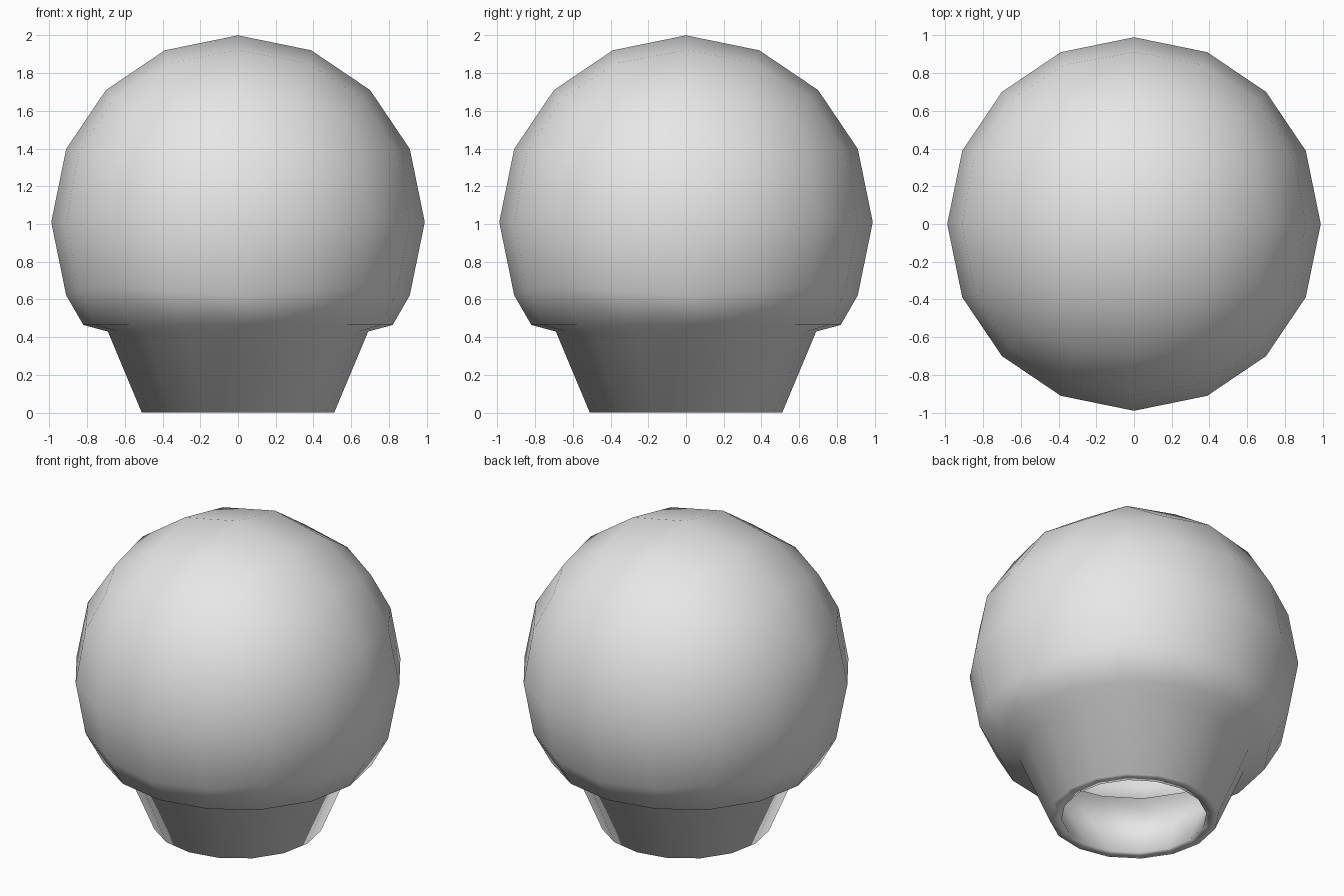
import bpy
import bmesh
from math import atan2, cos, sin, pi

RADIUS = 0.99
CENTRE_Z = 1.01
SIDES = 16
WALL = 0.08

if "Cube" in bpy.data.objects:
    bpy.data.objects.remove(bpy.data.objects["Cube"], do_unlink=True)


def apply_modifier(obj, name, kind, **settings):
    mod = obj.modifiers.new(name, kind)
    for key, value in settings.items():
        setattr(mod, key, value)
    bpy.context.view_layer.objects.active = obj
    bpy.ops.object.modifier_apply(modifier=name)


def place_on_ring(verts, radius, z):
    """Space the verts evenly on a flat circle."""
    step = 2 * pi / SIDES
    for v in verts:
        a = round(atan2(v.co.y, v.co.x) / step) * step
        v.co = (radius * cos(a), radius * sin(a), z)


# Rounded cube that becomes the ball
bpy.ops.mesh.primitive_cube_add(size=2)
shell = bpy.context.object
shell.name = "hollow_ball_with_neck"
shell.data.name = "hollow_ball_with_neck"
apply_modifier(shell, "round", 'SUBSURF', levels=2)

bm = bmesh.new()
bm.from_mesh(shell.data)
for v in bm.verts:
    v.co = v.co.normalized() * RADIUS

# Open the underside
under = [v for v in bm.verts
         if -v.co.z > max(abs(v.co.x), abs(v.co.y)) + 0.02]
bmesh.ops.delete(bm, geom=under, context='VERTS')
for v in bm.verts:
    v.co.z += CENTRE_Z

# Lip, then tapered neck down to the ground
edges = [e for e in bm.edges if e.is_boundary]
place_on_ring({v for e in edges for v in e.verts}, 0.82, 0.465)
for radius, z in ((0.69, 0.43), (0.51, 0.0)):
    new = bmesh.ops.extrude_edge_only(bm, edges=edges)["geom"]
    place_on_ring([g for g in new if isinstance(g, bmesh.types.BMVert)], radius, z)
    edges = [g for g in new if isinstance(g, bmesh.types.BMEdge)
             and g.is_boundary]
bmesh.ops.recalc_face_normals(bm, faces=bm.faces)
bm.to_mesh(shell.data)
bm.free()

# Wall thickness, with a flat rim at the opening
apply_modifier(shell, "wall", 'SOLIDIFY', thickness=WALL, offset=-1)
for v in shell.data.vertices:
    if v.co.z < 0.1:
        v.co.z = 0
for p in shell.data.polygons:
    p.use_smooth = True

# Plain grey finish
grey = bpy.data.materials.new("light_grey")
grey.use_nodes = True
colour = (0.8, 0.8, 0.8, 1)
grey.diffuse_color = colour
grey.node_tree.nodes["Principled BSDF"].inputs["Base Color"].default_value = colour
shell.data.materials.clear()
shell.data.materials.append(grey)
